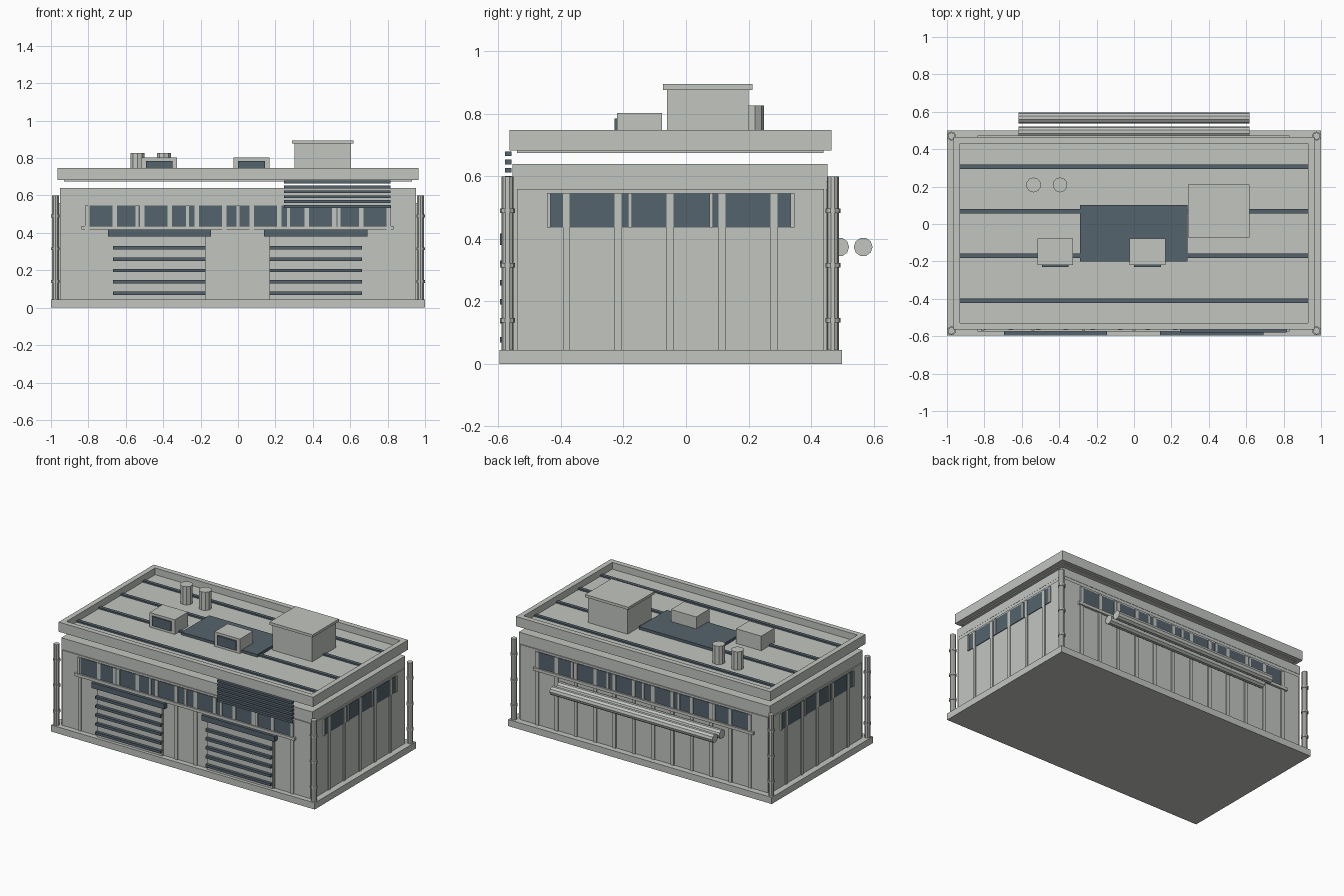
import bpy
from math import pi

if "Cube" in bpy.data.objects:
    bpy.data.objects.remove(bpy.data.objects["Cube"], do_unlink=True)


def material(name, rgb):
    m = bpy.data.materials.new(name)
    m.use_nodes = True
    m.diffuse_color = (*rgb, 1)
    m.node_tree.nodes["Principled BSDF"].inputs["Base Color"].default_value = (*rgb, 1)
    return m


GREY = material("light_grey", (0.54, 0.56, 0.53))
SLATE = material("slate_blue", (0.09, 0.125, 0.15))


def box(name, x, y, z, mat=GREY):
    """Box from its (low, high) span on each axis."""
    spans = (x, y, z)
    bpy.ops.mesh.primitive_cube_add(size=1, location=[(a + b) / 2 for a, b in spans])
    ob = bpy.context.object
    ob.name = name
    ob.scale = [b - a for a, b in spans]
    bpy.ops.object.transform_apply(location=False, rotation=False, scale=True)
    ob.data.materials.append(mat)
    return ob


def tube(name, loc, radius, length, rot=(0, 0, 0)):
    bpy.ops.mesh.primitive_cylinder_add(vertices=10, radius=radius, depth=length,
                                        location=loc, rotation=rot)
    ob = bpy.context.object
    ob.name = name
    ob.data.materials.append(GREY)
    return ob


def around(c, half):
    return (c - half, c + half)


# Building shell with a proud panel on every wall
FRONT, BACK, SIDE = -0.561, 0.457, 0.957
BASE, EAVE, PANEL_TOP = 0.045, 0.583, 0.56
box("base_slab", (-1, 1), (-0.597, 0.499), (0, BASE))
box("walls", (-0.951, 0.951), (-0.554, 0.45), (BASE, EAVE))
box("cornice_band", (-0.952, 0.952), (-0.555, 0.452), (EAVE, 0.64))
box("long_wall_panels", (-0.941, 0.941), (FRONT, BACK), (BASE, PANEL_TOP))
box("short_wall_panels", (-SIDE, SIDE), (-0.541, 0.441), (BASE, PANEL_TOP))

# Long walls: ribs, window strip, mullions and sill
WIN = (0.437, 0.547)
for label, wall, out in (("front", FRONT, -1), ("back", BACK, 1)):
    def depth(d):
        return tuple(sorted((wall - out * 0.01, wall + out * d)))
    box(label + "_window_strip", (-0.81, 0.81), depth(0.004), WIN, SLATE)
    for i in range(12):
        box(label + "_wall_rib", around(-0.806 + i * 0.1466, 0.012), depth(0.007), (BASE, WIN[1]))
    for i in range(7):
        box(label + "_mullion", around(-0.81 + i * 0.27, 0.008), depth(0.009), WIN)
    box(label + "_window_sill", (-0.838, 0.832), depth(0.015), (0.417, WIN[0]))

# Short walls: ribs, window strip and mullions
for label, out in (("left", 1), ("right", -1)):
    def reach(d):
        return tuple(sorted((out * (SIDE - 0.01), out * (SIDE + d))))
    box(label + "_window_strip", reach(0.004), (-0.439, 0.34), WIN, SLATE)
    for i in range(5):
        box(label + "_wall_rib", reach(0.007), around(-0.383 + i * 0.166, 0.011), (BASE, WIN[1]))
    for i in range(4):
        box(label + "_mullion", reach(0.009), around(-0.439 + i * 0.26, 0.006), WIN)

# Roller doors with slats and header
for x in (-0.42, 0.416):
    box("door_panel", around(x, 0.247), (-0.575, FRONT), (BASE, 0.38))
    box("door_header", around(x, 0.276), (-0.595, FRONT), (0.38, 0.417), SLATE)
    for i in range(5):
        box("door_slat", around(x, 0.247), (-0.595, FRONT), around(0.077 + i * 0.061, 0.009), SLATE)

# Louvre slats above the front windows
for i in range(6):
    box("louvre_slat", (0.245, 0.815), (-0.579, -0.559), around(0.541 + i * 0.0262, 0.0075), SLATE)

# Corner downpipes with brackets
for x in (-0.976, 0.976):
    for y in (-0.571, 0.47):
        tube("corner_pipe", (x, y, 0.322), 0.019, 0.556)
        for z in (0.14, 0.315, 0.49):
            tube("pipe_bracket", (x, y, z), 0.024, 0.014)

# Horizontal pipes behind the building
for y in (0.492, 0.567):
    tube("rear_pipe", (0, y, 0.374), 0.03, 1.235, (0, pi / 2, 0))

# Raised roof with a sunken deck inside the parapet
RX, RF, RB, RIM = 0.965, -0.565, 0.465, 0.035
DECK, TOP = 0.702, 0.748
box("roof_soffit", (-0.93, 0.93), (-0.54, 0.44), (0.675, 0.685))
box("roof_slab", (-RX, RX), (RF, RB), (0.682, DECK))
box("front_parapet", (-RX, RX), (RF, RF + RIM), (DECK, TOP))
box("back_parapet", (-RX, RX), (RB - RIM, RB), (DECK, TOP))
for s in (-1, 1):
    box("side_parapet", tuple(sorted((s * RX, s * (RX - RIM)))), (RF + RIM, RB - RIM), (DECK, TOP))
for i in range(4):
    box("roof_strip", (-0.93, 0.93), around(-0.41 + i * 0.239, 0.012), (DECK - 0.005, DECK + 0.01), SLATE)
box("skylight", (-0.29, 0.287), (-0.2, 0.101), (DECK - 0.005, DECK + 0.018), SLATE)

# Stair house
box("stair_house", (0.302, 0.605), (-0.06, 0.2), (DECK, 0.877))
box("stair_house_cap", (0.289, 0.617), (-0.073, 0.212), (0.877, 0.895))

# Rooftop cooling units with grilles
for x in (-0.421, 0.072):
    box("cooling_unit", around(x, 0.096), (-0.22, -0.077), (DECK, 0.802))
    box("cooling_grille", around(x, 0.072), (-0.229, -0.215), (DECK + 0.018, 0.785), SLATE)

# Vent stacks
for x in (-0.537, -0.395):
    tube("vent_stack", (x, 0.209, (DECK + 0.827) / 2), 0.04, 0.827 - DECK)
